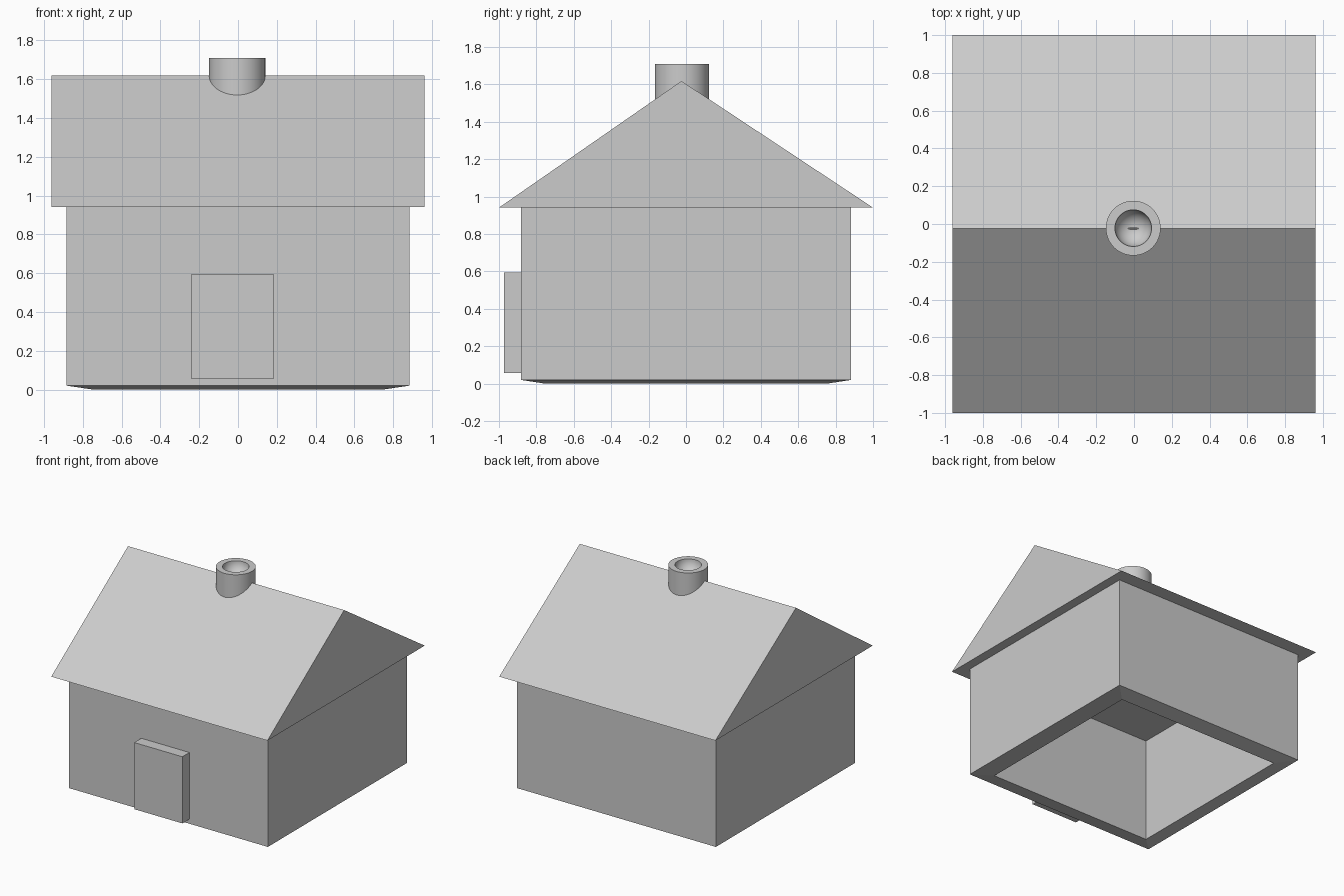
import bpy, bmesh, math

if "Cube" in bpy.data.objects:
    bpy.data.objects.remove(bpy.data.objects["Cube"])


def make_object(name, bm):
    bmesh.ops.recalc_face_normals(bm, faces=bm.faces)
    mesh = bpy.data.meshes.new(name)
    bm.to_mesh(mesh)
    bm.free()
    obj = bpy.data.objects.new(name, mesh)
    bpy.context.collection.objects.link(obj)
    return obj


def add_ring(bm, half_x, half_y, z):
    return [bm.verts.new((sx * half_x, sy * half_y, z))
            for sx, sy in ((-1, -1), (1, -1), (1, 1), (-1, 1))]


def bridge(bm, a, b):
    n = len(a)
    for i in range(n):
        j = (i + 1) % n
        bm.faces.new((a[i], a[j], b[j], b[i]))


# Walls: open-bottomed box whose rim slopes down towards the inside
bm = bmesh.new()
rings = [add_ring(bm, *r) for r in ((0.884, 0.883, 0.941), (0.884, 0.883, 0.02),
                                    (0.75, 0.753, 0.0), (0.75, 0.753, 0.86))]
for a, b in zip(rings, rings[1:]):
    bridge(bm, a, b)
bm.faces.new(rings[0])
bm.faces.new(rings[-1])
make_object("walls", bm)

# Roof: solid gable prism, ridge slightly forward of centre
bm = bmesh.new()
profile = ((-1.0, 0.941), (1.0, 0.941), (-0.024, 1.618))
ends = [[bm.verts.new((x, y, z)) for y, z in profile] for x in (-0.962, 0.962)]
bridge(bm, *ends)
for end in ends:
    bm.faces.new(end)
make_object("roof", bm)

# Door: slab standing out of the front wall
bm = bmesh.new()
bmesh.ops.create_cube(bm, size=1)
bmesh.ops.scale(bm, vec=(0.428, 0.103, 0.536), verts=bm.verts)
bmesh.ops.translate(bm, vec=(-0.028, -0.9215, 0.325), verts=bm.verts)
make_object("door", bm)

# Chimney: lathed pipe with a rounded bowl in the top
SIDES, TOP, R_OUT, R_IN = 48, 1.71, 0.145, 0.097
outline = [(R_OUT, 1.45), (R_OUT, TOP)]
outline += [(R_IN * math.cos(a), TOP - R_IN * math.sin(a))
            for a in (i * math.pi / 20 for i in range(10))]
bm = bmesh.new()
rings = [[bm.verts.new((r * math.cos(t), r * math.sin(t), z))
          for t in (k * math.tau / SIDES for k in range(SIDES))]
         for r, z in outline]
for a, b in zip(rings, rings[1:]):
    bridge(bm, a, b)
bm.faces.new(rings[0])
bm.faces.new(rings[-1])
chimney = make_object("chimney", bm)
chimney.location = (-0.004, -0.022, 0)
bpy.context.view_layer.objects.active = chimney
chimney.select_set(True)
bpy.ops.object.shade_smooth_by_angle(angle=math.radians(30))
